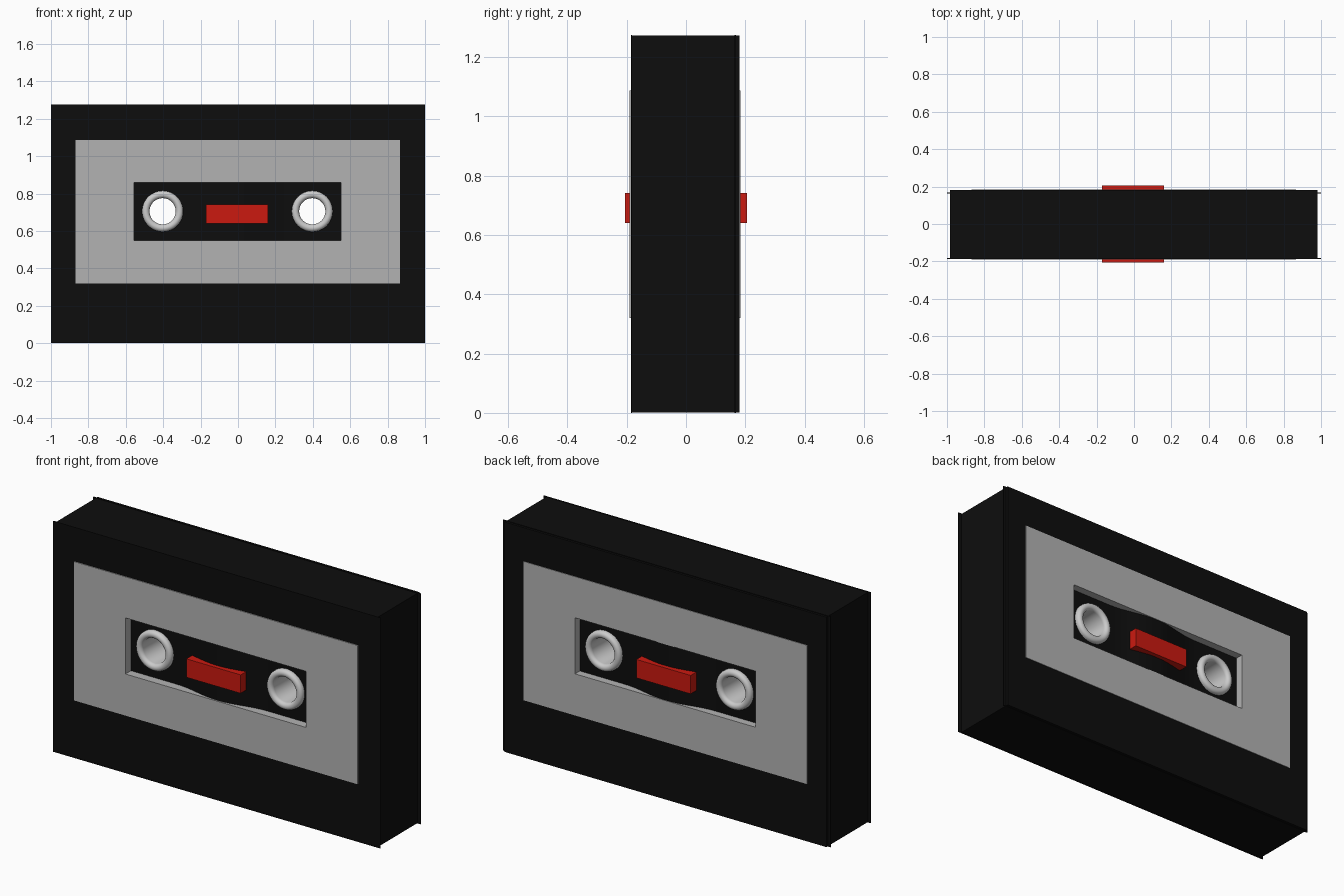
import bpy, bmesh, math
from mathutils import Matrix

if "Cube" in bpy.data.objects:
    bpy.data.objects.remove(bpy.data.objects["Cube"])

def material(name, rgb):
    m = bpy.data.materials.new(name)
    m.diffuse_color = (*rgb, 1)
    m.use_nodes = True
    m.node_tree.nodes["Principled BSDF"].inputs["Base Color"].default_value = m.diffuse_color
    return m

BLACK = material("black_plastic", (0.004, 0.004, 0.004))
RED = material("red_plastic", (0.6, 0.01, 0.005))
GREY = material("grey_label", (0.45, 0.45, 0.45))

def finish(name, bm, mat=None):
    bmesh.ops.recalc_face_normals(bm, faces=bm.faces)
    me = bpy.data.meshes.new(name)
    bm.to_mesh(me)
    bm.free()
    ob = bpy.data.objects.new(name, me)
    bpy.context.collection.objects.link(ob)
    if mat:
        me.materials.append(mat)
    return ob

def box(name, x0, x1, y0, y1, z0, z1, mat=None):
    bm = bmesh.new()
    bmesh.ops.create_cube(bm, size=1, matrix=Matrix.Translation(
        ((x0 + x1) / 2, (y0 + y1) / 2, (z0 + z1) / 2)) @ Matrix.Diagonal((x1 - x0, y1 - y0, z1 - z0, 1)))
    return finish(name, bm, mat)

def frame(name, outer, inner, y0, y1, mat=None):
    """Rectangular frame; outer and inner are (x0, x1, z0, z1)."""
    bm = bmesh.new()
    rings = []
    for (a, b, c, d), y in ((outer, y0), (inner, y0), (inner, y1), (outer, y1)):
        rings.append([bm.verts.new((x, y, z)) for x, z in ((a, c), (b, c), (b, d), (a, d))])
    for k in range(4):
        r, s = rings[k], rings[(k + 1) % 4]
        for i in range(4):
            j = (i + 1) % 4
            bm.faces.new((r[i], r[j], s[j], s[i]))
    return finish(name, bm, mat)

def cut(target, cutter):
    cutter.hide_render = True
    mod = target.modifiers.new("cut", 'BOOLEAN')
    mod.operation, mod.solver, mod.object = 'DIFFERENCE', 'EXACT', cutter
    bpy.context.view_layer.objects.active = target
    bpy.ops.object.modifier_apply(modifier=mod.name)
    bpy.data.objects.remove(cutter)

HUB_Z = 0.705
WINDOW = (-0.555, 0.55, 0.55, 0.86)
LABEL = (-0.87, 0.865, 0.32, 1.087)

# Shell
shell = box("shell", -0.985, 0.982, -0.185, 0.181, 0.002, 1.272, BLACK)

# Window pockets, with a floor that swells outwards in the middle
def pocket(side):
    bm = bmesh.new()
    pts = [(-0.565, 0.3 * side)]
    xs = [-0.565] + [-0.28 + 0.56 * i / 16 for i in range(17)] + [0.56]
    for x in xs:
        bump = 0.04 * math.cos(math.pi * x / 0.56) ** 2 if abs(x) < 0.28 else 0
        pts.append((x, (0.142 + bump) * side))
    pts.append((0.56, 0.3 * side))
    face = bm.faces.new([bm.verts.new((x, y, 0.54)) for x, y in pts])
    ext = bmesh.ops.extrude_face_region(bm, geom=[face])
    bmesh.ops.translate(bm, vec=(0, 0, 0.33),
                        verts=[v for v in ext["geom"] if isinstance(v, bmesh.types.BMVert)])
    return finish("pocket_cutter", bm)

for side in (-1, 1):
    cut(shell, pocket(side))

# Hub holes right through the shell
for x in (-0.403, 0.397):
    bm = bmesh.new()
    bmesh.ops.create_cone(bm, cap_ends=True, segments=48, radius1=0.09, radius2=0.09, depth=1,
                          matrix=Matrix.Translation((x, 0, HUB_Z)) @ Matrix.Rotation(math.pi / 2, 4, 'X'))
    cut(shell, finish("hole_cutter", bm))

# Hubs: tubes with rounded rims
def hub(name, cx):
    prof = []
    for side in (-1, 1):
        for i in range(11):
            t = math.pi * i / 10
            prof.append((0.09 + 0.02 * math.cos(t) * -side, side * (0.15 + 0.02 * math.sin(t))))
    n = 48
    bm = bmesh.new()
    rings = [[bm.verts.new((cx + r * math.cos(2 * math.pi * k / n), y,
                            HUB_Z + r * math.sin(2 * math.pi * k / n))) for r, y in prof] for k in range(n)]
    m = len(prof)
    for k in range(n):
        a, b = rings[k], rings[(k + 1) % n]
        for i in range(m):
            j = (i + 1) % m
            bm.faces.new((a[i], a[j], b[j], b[i]))
    ob = finish(name, bm)
    for p in ob.data.polygons:
        p.use_smooth = True

hub("left_hub", -0.403)
hub("right_hub", 0.397)

# Labels, their inner edges lining the windows
frame("front_label", LABEL, WINDOW, -0.19, -0.138, GREY)
frame("back_label", LABEL, WINDOW, 0.184, 0.138, GREY)

# Thin lips around the face edges
EDGE, INNER = (-1, 1, 0, 1.275), (-0.98, 0.978, 0.006, 1.268)
frame("front_lip", EDGE, INNER, -0.186, -0.182, BLACK)
frame("back_lip", EDGE, INNER, 0.164, 0.168, BLACK)

# Red blocks between the hubs
box("front_block", -0.172, 0.16, -0.205, -0.135, 0.64, 0.742, RED)
box("back_block", -0.172, 0.16, 0.135, 0.205, 0.64, 0.742, RED)
